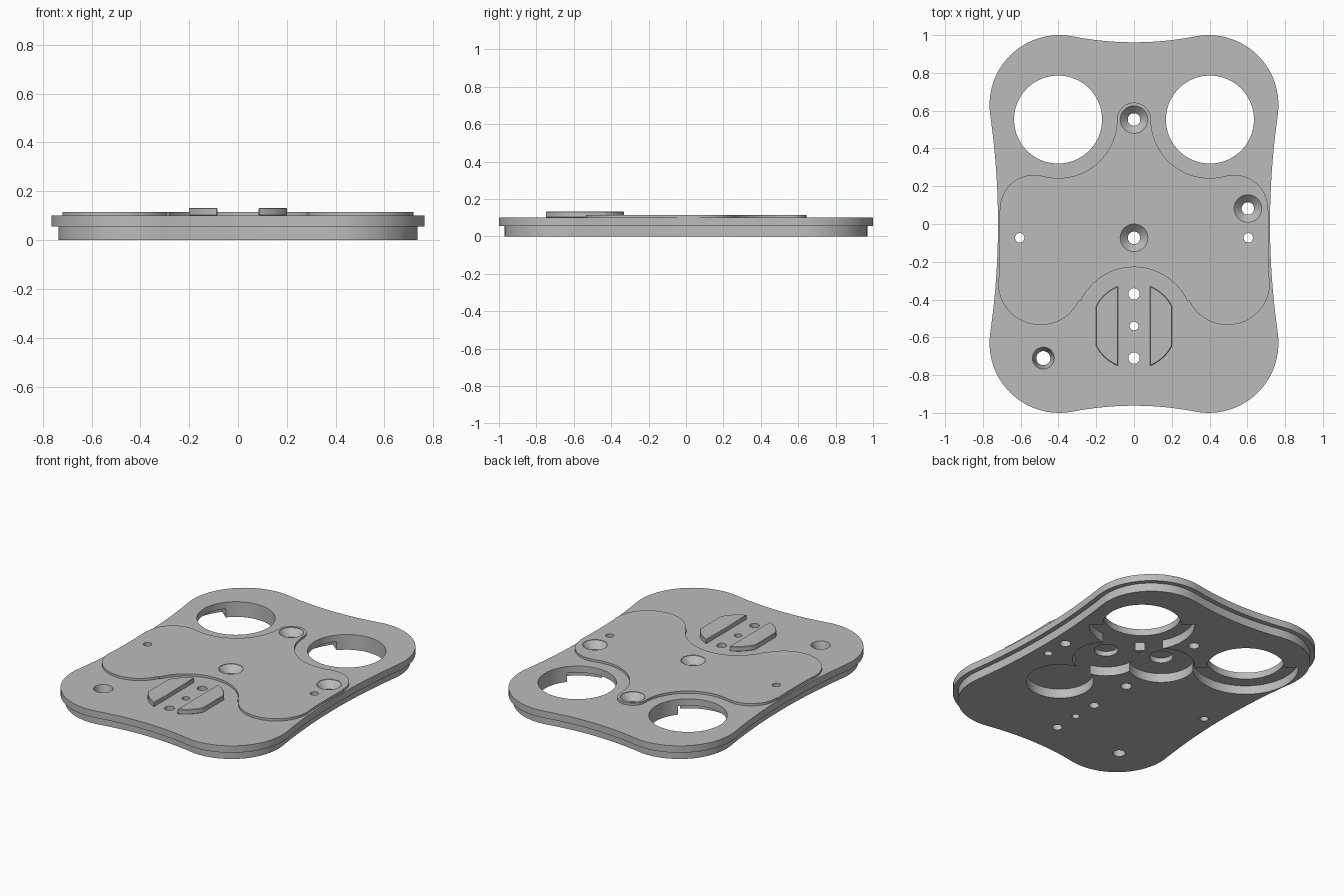
import bpy, bmesh
from math import atan2, cos, sin, radians, tau, hypot

if "Cube" in bpy.data.objects:
    bpy.data.objects.remove(bpy.data.objects["Cube"])

GREY = (0.5, 0.5, 0.5, 1)
grey = bpy.data.materials.new("plain grey")
grey.use_nodes = True
grey.diffuse_color = GREY
grey.node_tree.nodes["Principled BSDF"].inputs["Base Color"].default_value = GREY


def arc(x, y, r, a, b, n=20):
    """Points along an arc, angles in radians."""
    return [(x + r * cos(a + (b - a) * i / n), y + r * sin(a + (b - a) * i / n))
            for i in range(n + 1)]


def circle(x, y, r, n=56):
    return arc(x, y, r, 0, tau, n)[:-1]


def tangent_outline(circles):
    """Counter-clockwise outline rolling over (x, y, radius, bulges_out) circles."""
    pts = []
    for i, (x, y, r, out) in enumerate(circles):
        px, py = circles[i - 1][:2]
        nx, ny = circles[(i + 1) % len(circles)][:2]
        a, b = atan2(py - y, px - x), atan2(ny - y, nx - x)
        sweep = (b - a) % tau if out else -((a - b) % tau)
        pts += arc(x, y, r, a, a + sweep)
    return pts


def loft(name, layers):
    """Solid through a stack of (outline, height) layers with equal point counts."""
    bm = bmesh.new()
    rings = [[bm.verts.new((x, y, z)) for x, y in pts] for pts, z in layers]
    n = len(rings[0])
    for low, high in zip(rings, rings[1:]):
        for i in range(n):
            j = (i + 1) % n
            bm.faces.new((low[i], low[j], high[j], high[i]))
    bm.faces.new(rings[0][::-1])
    bm.faces.new(rings[-1])
    bmesh.ops.recalc_face_normals(bm, faces=bm.faces)
    mesh = bpy.data.meshes.new(name)
    bm.to_mesh(mesh)
    bm.free()
    mesh.materials.append(grey)
    obj = bpy.data.objects.new(name, mesh)
    bpy.context.collection.objects.link(obj)
    return obj


def select(obj):
    bpy.ops.object.select_all(action="DESELECT")
    obj.select_set(True)
    bpy.context.view_layer.objects.active = obj


def cut(obj, cutters):
    select(obj)
    for cutter in cutters:
        mod = obj.modifiers.new("cut", "BOOLEAN")
        mod.operation = "DIFFERENCE"
        mod.solver = "EXACT"
        mod.object = cutter
        bpy.ops.object.modifier_apply(modifier=mod.name)


def prism(name, pts, z0, z1):
    return loft(name, [(pts, z0), (pts, z1)])


def plate_outline(inset):
    """Four round corners joined by shallow hollow sides."""
    cx, cy, r = 0.395, 0.63, 0.37 - inset
    side, end = 4.785, 2.66
    side_r = hypot(side - cx, cy) - r
    end_r = hypot(cx, end - cy) - r
    return tangent_outline([
        (side, 0, side_r, False), (cx, cy, r, True),
        (0, end, end_r, False), (-cx, cy, r, True),
        (-side, 0, side_r, False), (-cx, -cy, r, True),
        (0, -end, end_r, False), (cx, -cy, r, True)])


# Body with a stepped rim
inner, outer = plate_outline(0.03), plate_outline(0)
body = loft("stepped_base_plate", [(inner, 0), (inner, 0.055), (outer, 0.055), (outer, 0.1)])

# Raised panel flowing around the large openings and the clamp pads
right = [(5, -0.1, 4.288, False), (0.53, 0.08, 0.18, True), (0.4, 0.553, 0.31, False)]
left = [(-x, y, r, out) for x, y, r, out in reversed(right)]
panel = prism("raised_panel", tangent_outline(
    right + [(0, 0.553, 0.09, True)] + left
    + [(-0.495, -0.31, 0.225, True), (0, -0.54, 0.312, False), (0.495, -0.31, 0.225, True)]),
    0.1, 0.115)

# Clamp pads
pad_parts = []
for name, turn in (("left_clamp_pad", 0), ("right_clamp_pad", 180)):
    pts = (arc(0, -0.54, 0.227, radians(turn - 68), radians(turn - 28))
           + arc(0, -0.54, 0.227, radians(turn + 28), radians(turn + 68)))
    pad = prism(name, pts, 0.1, 0.132)
    bevel = pad.modifiers.new("edge", "BEVEL")
    bevel.width = 0.003
    bevel.limit_method = "ANGLE"
    bevel.angle_limit = radians(50)
    pad_parts.append(pad)

# Large openings with a half ring undercut
body_cutters, shared_cutters = [], []
for x in (-0.402, 0.402):
    body_cutters.append(prism("opening", circle(x, 0.553, 0.233, 80), -0.1, 0.2))
    ring = (arc(x, 0.553, 0.315, radians(140), radians(320), 40)
            + arc(x, 0.553, 0.2, radians(320), radians(140), 40))
    body_cutters.append(prism("undercut", ring, -0.1, 0.057))

# Linked round recesses underneath, two with a deeper pocket
for i, (x, y, pocket) in enumerate([(0, 0.25, True), (0.3, 0.1, True), (0.34, -0.28, False)]):
    body_cutters.append(prism("recess", circle(x, y, 0.2), -0.1, 0.059 + 0.001 * i))
    if pocket:
        body_cutters.append(prism("pocket", circle(x, y, 0.07), -0.1, 0.092))

# Countersunk screw holes
for x, y, wide, narrow, top in [(0, 0.553, 0.073, 0.033, 0.115), (0, -0.073, 0.073, 0.033, 0.115),
                                (0.603, 0.082, 0.073, 0.033, 0.115),
                                (-0.48, -0.71, 0.058, 0.037, 0.1)]:
    big, small = circle(x, y, wide), circle(x, y, narrow)
    shared_cutters.append(loft("countersink", [
        (small, -0.1), (small, top - 0.045), (big, top - 0.003), (big, 0.2)]))

# Plain pin holes
for x, y, r in [(-0.605, -0.073, 0.025), (0.605, -0.073, 0.025),
                (0, -0.37, 0.03), (0, -0.54, 0.023), (0, -0.71, 0.03)]:
    shared_cutters.append(prism("pin_hole", circle(x, y, r, 32), -0.1, 0.2))

cut(body, body_cutters + shared_cutters)
cut(panel, shared_cutters)
for cutter in body_cutters + shared_cutters:
    bpy.data.objects.remove(cutter)

for part in [body, panel] + pad_parts:
    select(part)
    bpy.ops.object.shade_smooth_by_angle(angle=radians(30))
